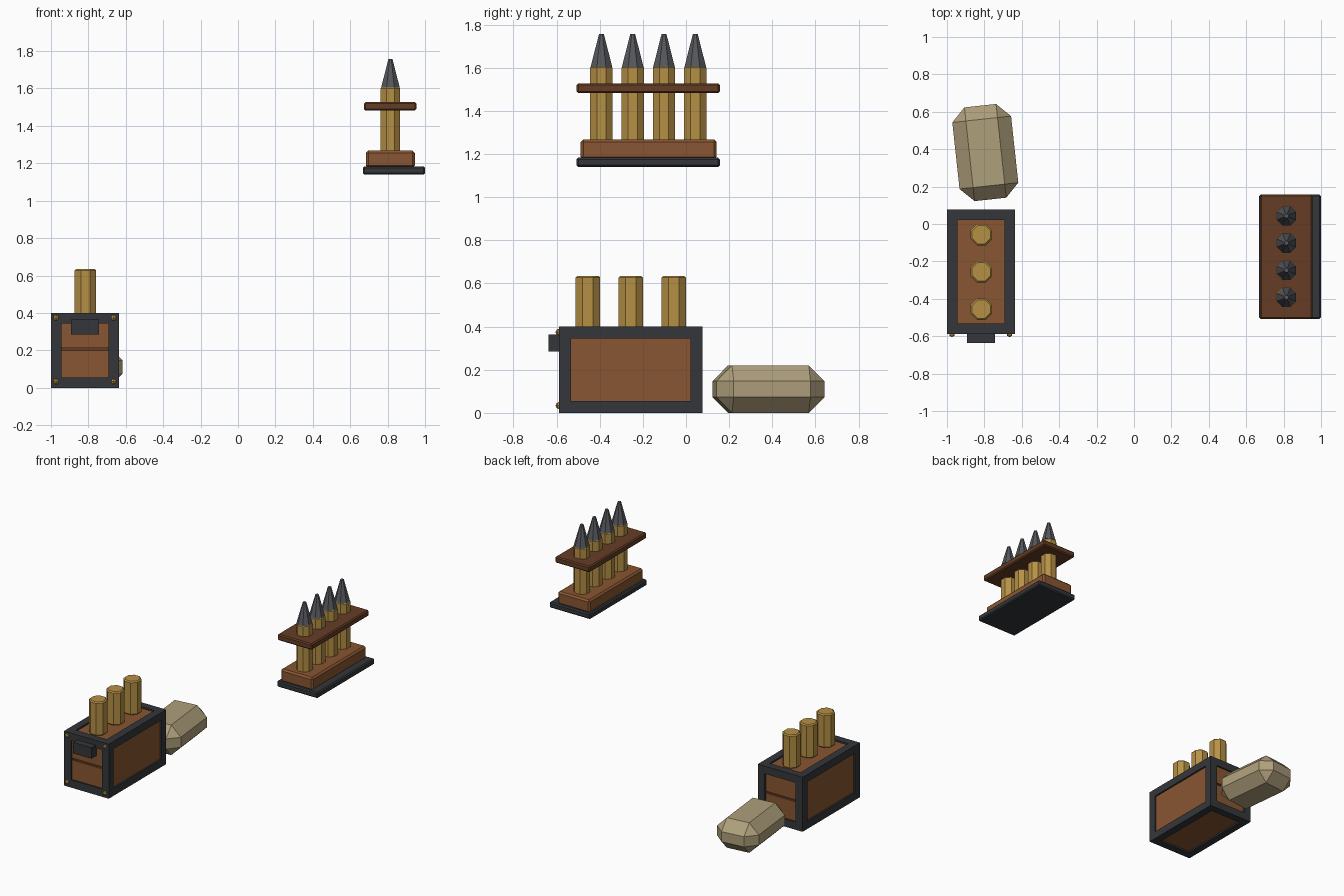
import bpy, bmesh
from math import pi, radians
from mathutils import Matrix

if "Cube" in bpy.data.objects:
    bpy.data.objects.remove(bpy.data.objects["Cube"])


def material(name, r, g, b):
    m = bpy.data.materials.new(name)
    m.diffuse_color = (r, g, b, 1)
    m.use_nodes = True
    m.node_tree.nodes["Principled BSDF"].inputs["Base Color"].default_value = m.diffuse_color
    return m


IRON = material("iron", 0.034, 0.037, 0.042)
WOOD = material("wood", 0.25, 0.093, 0.032)
DARK_WOOD = material("dark_wood", 0.13, 0.046, 0.018)
BRASS = material("brass", 0.47, 0.28, 0.06)
LEAD = material("lead", 0.09, 0.095, 0.107)
CLOTH = material("cloth", 0.43, 0.35, 0.20)


def finish(name, bm, mat, bevel=0.0):
    if bevel:
        # chamfer only the sharp edges, leaving the low-poly sides alone
        edges = [e for e in bm.edges if e.calc_face_angle(0) > radians(60)]
        bmesh.ops.bevel(bm, geom=edges, offset=bevel, segments=1, affect='EDGES')
    mesh = bpy.data.meshes.new(name)
    bm.to_mesh(mesh)
    bm.free()
    mesh.materials.append(mat)
    ob = bpy.data.objects.new(name, mesh)
    bpy.context.collection.objects.link(ob)
    return ob


def cube(x, y, z):
    """bmesh cuboid from (min, max) pairs"""
    bm = bmesh.new()
    bmesh.ops.create_cube(bm, size=1)
    mid = [(a + b) / 2 for a, b in (x, y, z)]
    dim = [b - a for a, b in (x, y, z)]
    bmesh.ops.transform(bm, verts=bm.verts,
                        matrix=Matrix.Translation(mid) @ Matrix.Diagonal((*dim, 1)))
    return bm


def box(name, x, y, z, mat, bevel=0.0):
    return finish(name, cube(x, y, z), mat, bevel)


def post(name, x, y, z0, z1, r0, r1, mat, bevel=0.0):
    """eight-sided upright with a flat side facing front; r is the half width"""
    k = 1 / 0.92388
    bm = bmesh.new()
    bmesh.ops.create_cone(bm, cap_ends=True, segments=8, radius1=r0 * k, radius2=r1 * k,
                          depth=z1 - z0, matrix=Matrix.Translation((x, y, (z0 + z1) / 2))
                          @ Matrix.Rotation(pi / 8, 4, 'Z'))
    return finish(name, bm, mat, bevel)


# --- Crate: open iron frame around wooden boards
X0, X1, Y0, Y1, Z1 = -1.0, -0.637, -0.588, 0.077, 0.40
W, REC = 0.056, 0.012
bm = cube((X0, X1), (Y0, Y1), (0, Z1))
faces = bm.faces[:]
bmesh.ops.inset_individual(bm, faces=faces, thickness=W, use_even_offset=True)
bmesh.ops.inset_individual(bm, faces=faces, thickness=0, depth=-0.03)
bmesh.ops.delete(bm, geom=faces, context='FACES')
finish("crate_frame", bm, IRON)

C = 0.022
box("crate_core", (X0 + C, X1 - C), (Y0 + C, Y1 - C), (C, Z1 - C), DARK_WOOD)
ix, iy, iz = (X0 + W, X1 - W), (Y0 + W, Y1 - W), (W, Z1 - W)
for name, a in (("left", X0 + REC), ("right", X1 - REC - 0.014)):
    box("crate_board_" + name, (a, a + 0.014), iy, iz, WOOD)
for name, a in (("bottom", REC), ("top", Z1 - REC - 0.014)):
    box("crate_board_" + name, ix, iy, (a, a + 0.014), WOOD)
for name, a in (("front", Y0 + REC), ("back", Y1 - REC - 0.014)):
    box(f"crate_plank_{name}_lower", ix, (a, a + 0.014), (W, 0.198), WOOD)
    box(f"crate_plank_{name}_upper", ix, (a, a + 0.014), (0.212, Z1 - W), WOOD)

# Latch and corner rivets on the front
box("crate_latch", (-0.893, -0.743), (-0.637, Y0 + 0.02), (0.284, 0.364), IRON)
for i, x in enumerate((-0.973, -0.665)):
    for j, z in enumerate((0.034, 0.374)):
        bm = bmesh.new()
        bmesh.ops.create_uvsphere(bm, u_segments=6, v_segments=4, radius=0.016,
                                  matrix=Matrix.Translation((x, Y0 - 0.001, z)))
        finish(f"crate_rivet_{i}{j}", bm, BRASS)

# Brass canisters on the crate
for i, y in enumerate((-0.455, -0.256, -0.057)):
    post(f"canister_{i + 1}", -0.816, y, 0.388, 0.635, 0.057, 0.057, BRASS, 0.008)

# --- Sack: chamfered block lying behind the crate
bm = cube((-0.158, 0.158), (-0.252, 0.252), (-0.11, 0.11))
sack = finish("sack", bm, CLOTH, 0.073)
sack.location = (-0.795, 0.382, 0.11)
sack.rotation_euler.z = radians(6.2)

# --- Shell rack
box("rack_base_plate", (0.668, 1.0), (-0.507, 0.157), (1.14, 1.183), IRON, 0.008)
box("rack_block", (0.685, 0.945), (-0.488, 0.141), (1.175, 1.268), WOOD, 0.012)
box("rack_shelf", (0.673, 0.954), (-0.507, 0.157), (1.482, 1.527), DARK_WOOD, 0.008)
for i, y in enumerate((-0.392, -0.247, -0.102, 0.043)):
    post(f"shell_case_{i + 1}", 0.815, y, 1.262, 1.606, 0.052, 0.052, BRASS, 0.006)
    post(f"shell_tip_{i + 1}", 0.815, y, 1.604, 1.757, 0.050, 0.011, LEAD)
